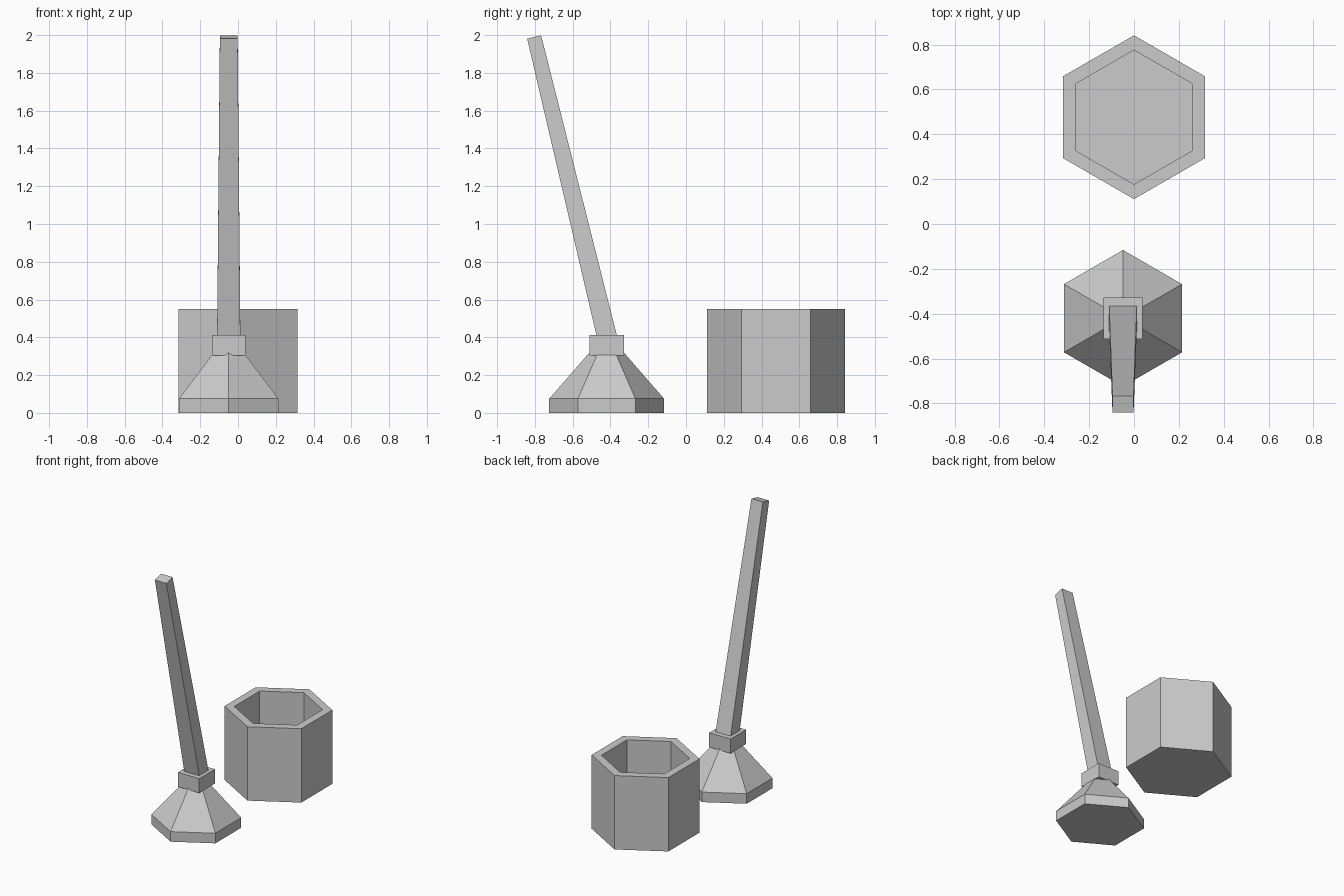
import bpy, bmesh, math
from mathutils import Vector

if "Cube" in bpy.data.objects:
    bpy.data.objects.remove(bpy.data.objects["Cube"])

grey = bpy.data.materials.new("plain grey")
grey.use_nodes = True
grey.diffuse_color = (0.6, 0.6, 0.6, 1)
grey.node_tree.nodes["Principled BSDF"].inputs["Base Color"].default_value = (0.6, 0.6, 0.6, 1)


def loft(name, rings):
    """Skin a list of equal-sided rings and cap both ends."""
    bm = bmesh.new()
    rows = [[bm.verts.new(p) for p in ring] for ring in rings]
    n = len(rows[0])
    for low, high in zip(rows, rows[1:]):
        for i in range(n):
            j = (i + 1) % n
            bm.faces.new((low[i], low[j], high[j], high[i]))
    bm.faces.new(rows[0][::-1])
    bm.faces.new(rows[-1])
    bmesh.ops.recalc_face_normals(bm, faces=bm.faces)
    mesh = bpy.data.meshes.new(name)
    bm.to_mesh(mesh)
    bm.free()
    mesh.materials.append(grey)
    obj = bpy.data.objects.new(name, mesh)
    bpy.context.collection.objects.link(obj)
    return obj


def hexagon(centre, radius, z):
    """Hexagon with corners toward the front and back."""
    return [(centre[0] + radius * math.sin(k * math.pi / 3),
             centre[1] + radius * math.cos(k * math.pi / 3), z) for k in range(6)]


def rectangle(centre, half_x, side):
    """Rectangle spanned by x and the given side vector."""
    c, x = Vector(centre), Vector((half_x, 0, 0))
    return [c - x - side, c + x - side, c + x + side, c - x + side]


# Hollow bucket: outer wall, rim, inner wall, floor
bucket_centre = (0, 0.476)
bucket_profile = [(0.365, 0), (0.365, 0.55), (0.299, 0.55), (0.299, 0.06)]
loft("bucket", [hexagon(bucket_centre, r, z) for r, z in bucket_profile])

# Mop head: upright skirt, then a taper that runs up into the collar
mop_centre = (-0.049, -0.42)
head_profile = [(0.304, 0), (0.304, 0.075), (0.095, 0.315), (0.06, 0.355)]
loft("mop_head", [hexagon(mop_centre, r, z) for r, z in head_profile])

# Square collar
depth = Vector((0, 0.092, 0))
loft("collar", [rectangle((*mop_centre, z), 0.088, depth) for z in (0.305, 0.412)])

# Leaning, tapered handle
foot = Vector((mop_centre[0], -0.408, 0.36))
tip = Vector((mop_centre[0], -0.804, 1.99))
side = (tip - foot).cross(Vector((-1, 0, 0))).normalized()
loft("handle", [rectangle(foot, 0.062, side * 0.053),
                rectangle(tip, 0.047, side * 0.038)])
